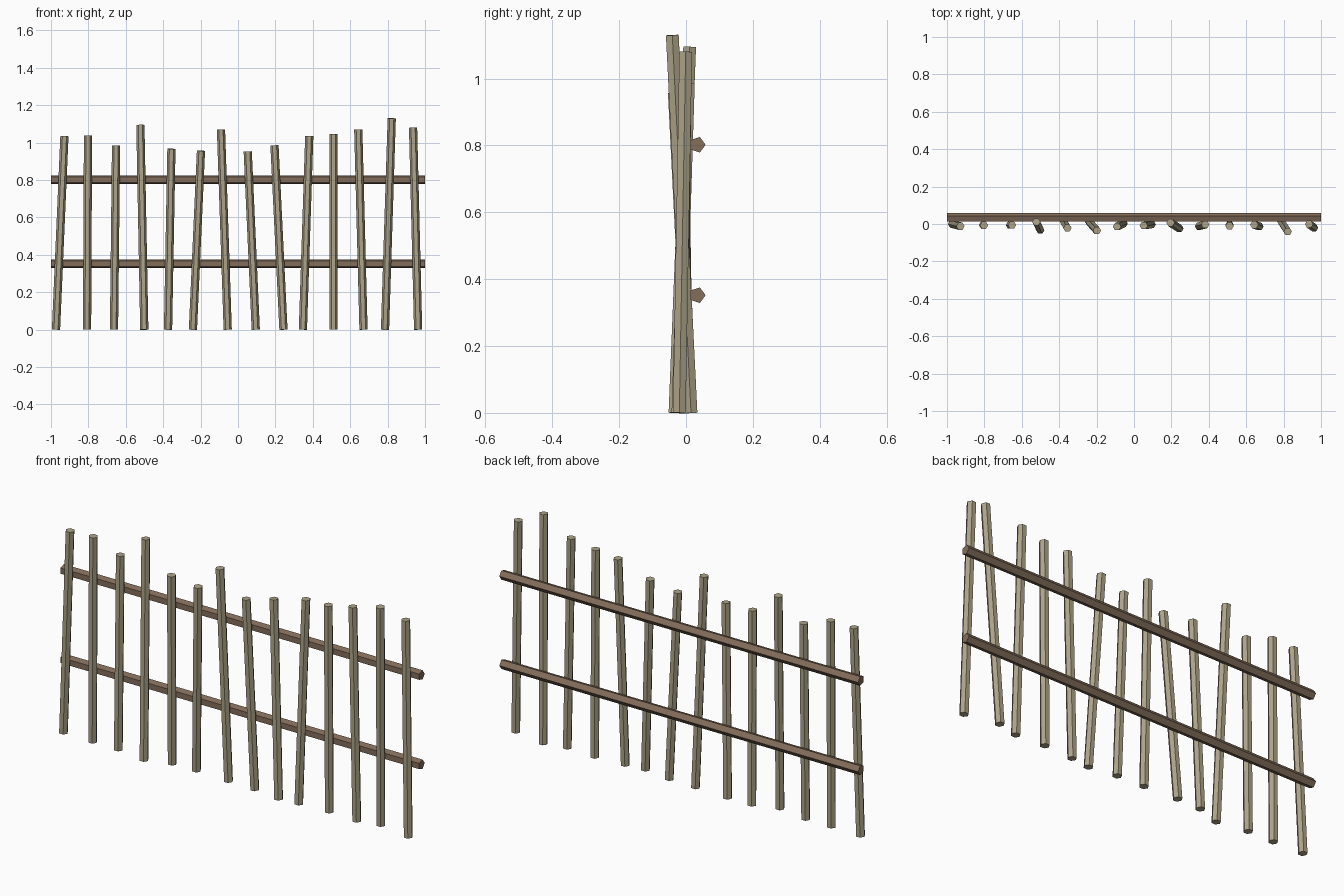
import bpy
import bmesh
from mathutils import Matrix, Vector

if "Cube" in bpy.data.objects:
    bpy.data.objects.remove(bpy.data.objects["Cube"])


def material(name, rgb):
    m = bpy.data.materials.new(name)
    m.diffuse_color = (*rgb, 1)
    m.use_nodes = True
    m.node_tree.nodes["Principled BSDF"].inputs["Base Color"].default_value = m.diffuse_color
    return m


def pole(name, start, end, radius, sides, turn, mat):
    """Straight flat-shaded pole between two points; `turn` spins it about its axis."""
    start, end = Vector(start), Vector(end)
    axis = end - start
    bm = bmesh.new()
    bmesh.ops.create_cone(bm, cap_ends=True, segments=sides, radius1=radius,
                          radius2=radius, depth=axis.length)
    # put the first corner on local +x, then spin
    first = max(bm.verts, key=lambda v: (round(v.co.y, 5), v.co.x)).co.to_2d()
    spin = Vector((1, 0)).angle_signed(first)
    bm.transform(Matrix.Rotation(spin + turn, 4, 'Z'))
    # lean with the smallest rotation so that corners keep facing the same way
    lean = Vector((0, 0, 1)).rotation_difference(axis).to_matrix().to_4x4()
    bm.transform(Matrix.Translation((start + end) / 2) @ lean)
    mesh = bpy.data.meshes.new(name)
    bm.to_mesh(mesh)
    bm.free()
    mesh.materials.append(mat)
    obj = bpy.data.objects.new(name, mesh)
    bpy.context.collection.objects.link(obj)
    return obj


def rail(name, z, radius, mat):
    """Five-sided rail along x with one corner pointing to the back."""
    bm = bmesh.new()
    bmesh.ops.create_cone(bm, cap_ends=True, segments=5, radius1=radius,
                          radius2=radius, depth=2)
    top = [v.co for v in bm.verts if v.co.z > 0]
    # aim a corner at local +y, then lay the pole along x
    aim = Vector((0, 1)).angle_signed(top[0].to_2d())
    bm.transform(Matrix.Rotation(aim, 4, 'Z'))
    bm.transform(Matrix.Translation((0, 0.034, z)) @ Matrix.Rotation(1.5707963, 4, 'Y'))
    mesh = bpy.data.meshes.new(name)
    bm.to_mesh(mesh)
    bm.free()
    mesh.materials.append(mat)
    bpy.context.collection.objects.link(bpy.data.objects.new(name, mesh))


pale_wood = material("pale_wood", (0.42, 0.37, 0.25))
brown_wood = material("brown_wood", (0.23, 0.155, 0.105))

# Upright pickets: bottom x, bottom y, top x, top y, height
pickets = [
    (-0.973, 0.000, -0.928, -0.012, 1.035),
    (-0.807, -0.005, -0.802, -0.007, 1.038),
    (-0.663, -0.006, -0.652, -0.006, 0.985),
    (-0.501, -0.033, -0.522, 0.011, 1.095),
    (-0.374, 0.010, -0.356, -0.022, 0.967),
    (-0.241, 0.013, -0.198, -0.035, 0.957),
    (-0.055, 0.003, -0.091, -0.014, 1.070),
    (0.095, -0.002, 0.052, -0.009, 0.953),
    (0.243, -0.024, 0.195, 0.007, 0.985),
    (0.347, -0.012, 0.381, -0.003, 1.036),
    (0.511, -0.003, 0.511, -0.011, 1.045),
    (0.671, -0.013, 0.643, -0.004, 1.070),
    (0.786, 0.015, 0.822, -0.041, 1.130),
    (0.963, -0.020, 0.936, -0.001, 1.080),
]
for i, (bx, by, tx, ty, h) in enumerate(pickets, 1):
    pole(f"picket_{i}", (bx, by, 0), (tx, ty, h), 0.022, 6, 0, pale_wood)

# Horizontal rails behind the pickets
rail("lower_rail", 0.352, 0.0245, brown_wood)
rail("upper_rail", 0.802, 0.0245, brown_wood)
